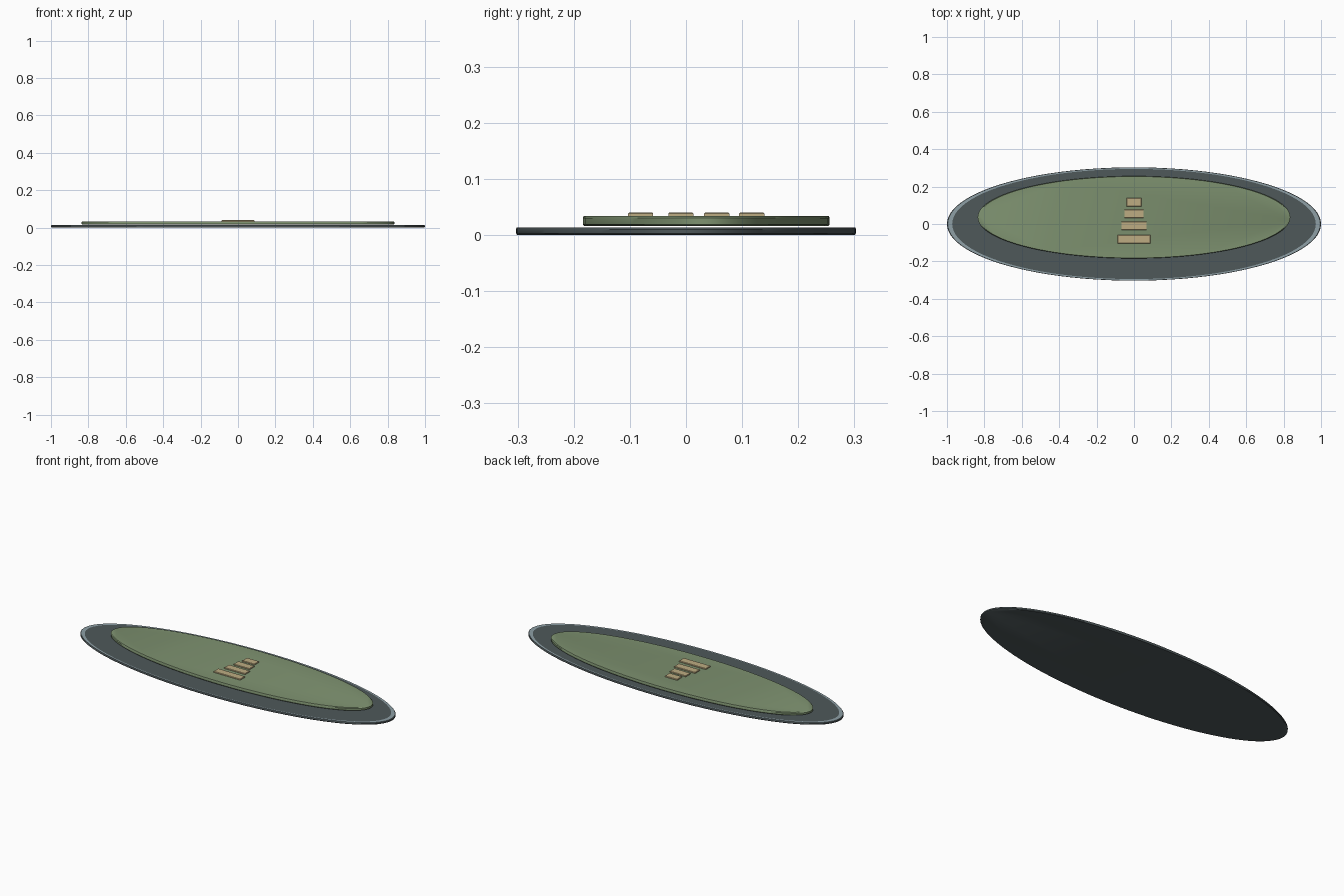
import bpy, bmesh, math

if "Cube" in bpy.data.objects:
    bpy.data.objects.remove(bpy.data.objects["Cube"])


def make_mat(name, rgb):
    # sRGB 0-255 converted to linear
    lin = [((c / 255 + 0.055) / 1.055) ** 2.4 for c in rgb]
    m = bpy.data.materials.new(name)
    m.diffuse_color = (*lin, 1)
    m.use_nodes = True
    m.node_tree.nodes["Principled BSDF"].inputs["Base Color"].default_value = m.diffuse_color
    return m


slate = make_mat("dark slate", (78, 88, 90))
rim_grey = make_mat("pale blue grey", (142, 160, 166))
green = make_mat("grass green", (126, 146, 112))
tan = make_mat("sandy stone", (190, 172, 130))


def finish(bm, name, mats, angle=35):
    bmesh.ops.recalc_face_normals(bm, faces=bm.faces)
    me = bpy.data.meshes.new(name)
    bm.to_mesh(me)
    bm.free()
    for m in mats:
        me.materials.append(m)
    ob = bpy.data.objects.new(name, me)
    bpy.context.collection.objects.link(ob)
    bpy.ops.object.select_all(action='DESELECT')
    ob.select_set(True)
    bpy.context.view_layer.objects.active = ob
    bpy.ops.object.shade_smooth_by_angle(angle=math.radians(angle))
    return ob


def elliptic_disc(name, rx, ry, cy, profile, mats, band=None, n=96):
    """Loft elliptical rings of (scale, z); faces of one band get material 1."""
    bm = bmesh.new()
    rings = []
    for s, z in profile:
        rings.append([bm.verts.new((rx * s * math.cos(2 * math.pi * i / n),
                                    cy + ry * s * math.sin(2 * math.pi * i / n), z))
                      for i in range(n)])
    for k in range(len(rings) - 1):
        a, b = rings[k], rings[k + 1]
        for i in range(n):
            j = (i + 1) % n
            f = bm.faces.new((a[i], a[j], b[j], b[i]))
            f.material_index = int(k == band)
    bm.faces.new(rings[0])
    bm.faces.new(rings[-1])
    return finish(bm, name, mats)


# Broad base with a pale band around the top edge
elliptic_disc("base_disc", 1.0, 0.303, 0.0,
              [(0.994, 0), (1, 0.003), (1, 0.010), (0.996, 0.013), (0.972, 0.013)],
              [slate, rim_grey], band=3)

# Raised lawn set toward the back
elliptic_disc("lawn_disc", 0.836, 0.22, 0.036,
              [(0.99, 0.016), (1, 0.019), (1, 0.030), (0.992, 0.034)],
              [green])

# Stepping stones shrinking toward the back
for i, (half_w, y) in enumerate([(0.087, -0.081), (0.068, -0.009),
                                 (0.052, 0.055), (0.040, 0.117)]):
    bm = bmesh.new()
    bmesh.ops.create_cube(bm, size=1)
    for v in bm.verts:
        v.co = (v.co.x * 2 * half_w, y + v.co.y * 0.045, 0.037 + v.co.z * 0.006)
    top_edges = [e for e in bm.edges if all(v.co.z > 0.037 for v in e.verts)]
    bmesh.ops.bevel(bm, geom=top_edges, offset=0.002, segments=1, affect='EDGES')
    finish(bm, f"stepping_stone_{i + 1}", [tan], angle=20)
